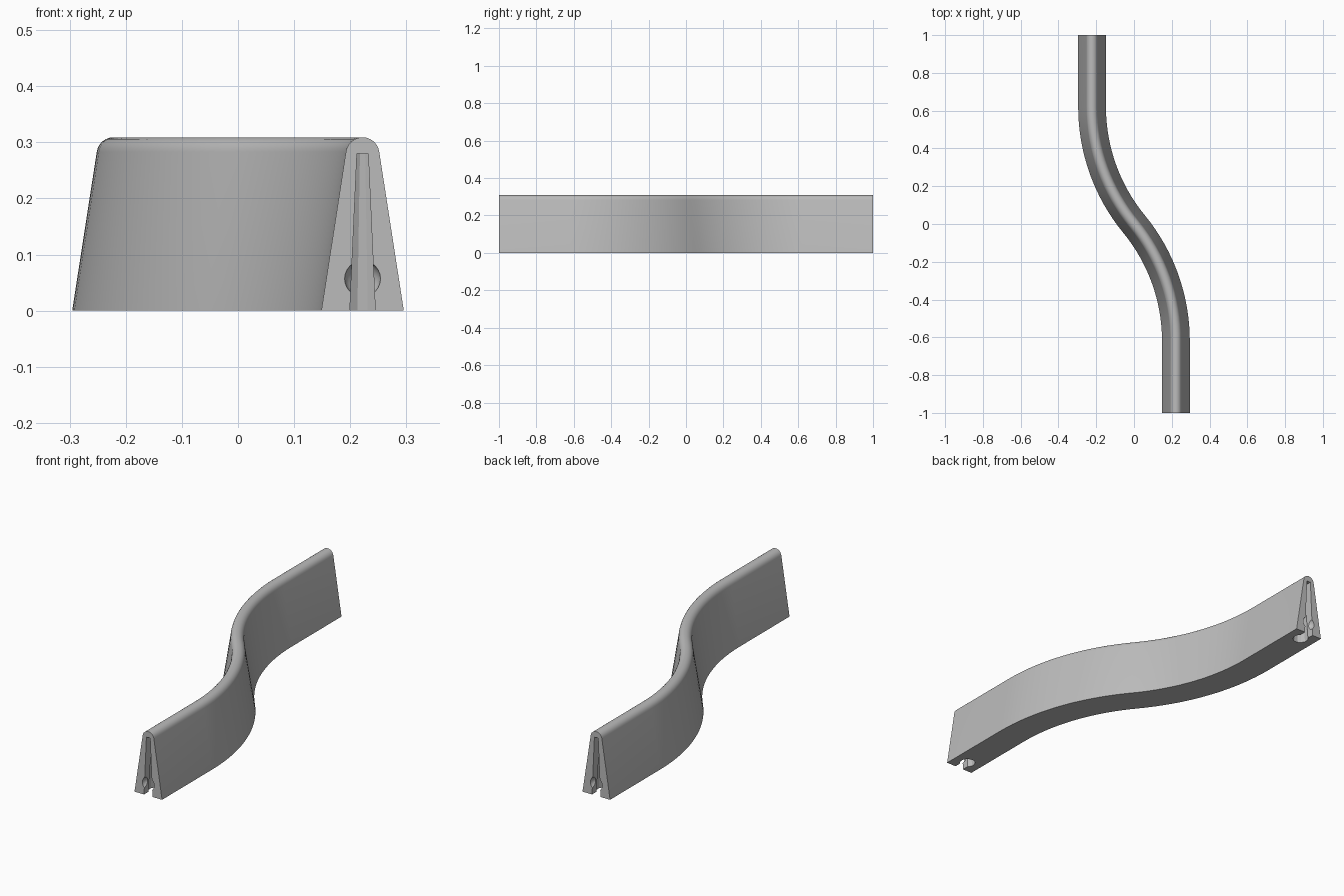
import bpy, bmesh, math
from mathutils import Vector, Matrix

if "Cube" in bpy.data.objects:
    bpy.data.objects.remove(bpy.data.objects["Cube"])

OFFSET, BEND, HALF = 0.222, 0.62, 1.0

gray = bpy.data.materials.new("plain gray")
gray.use_nodes = True
gray.diffuse_color = (0.5, 0.5, 0.5, 1)
gray.node_tree.nodes["Principled BSDF"].inputs["Base Color"].default_value = (0.5, 0.5, 0.5, 1)


def finish(bm, name):
    bmesh.ops.recalc_face_normals(bm, faces=bm.faces)
    mesh = bpy.data.meshes.new(name)
    bm.to_mesh(mesh)
    bm.free()
    mesh.materials.append(gray)
    obj = bpy.data.objects.new(name, mesh)
    bpy.context.collection.objects.link(obj)
    return obj


# Wall cross-section: sloped sides and a rounded crest
profile = [(0.0735, 0)]
for i in range(13):
    a = math.radians(8 + 164 * i / 12)
    profile.append((0.03 * math.cos(a), 0.279 + 0.03 * math.sin(a)))
profile.append((-0.0735, 0))

# S-shaped path: straight ends joined by two tangent arcs
turn = 2 * math.atan(OFFSET / BEND)
radius = BEND / math.sin(turn)
half_path = [(OFFSET, -HALF, 0)]
for i in range(17):
    a = turn * i / 16
    half_path.append((OFFSET - radius * (1 - math.cos(a)), -BEND + radius * math.sin(a), a))
path = half_path + [(-x, -y, a) for x, y, a in reversed(half_path[:-1])]

# Sweep the section along the path
bm = bmesh.new()
rings = [[bm.verts.new((x + u * math.cos(a), y + u * math.sin(a), z)) for u, z in profile]
         for x, y, a in path]
count = len(profile)
for r, s in zip(rings, rings[1:]):
    for j in range(count):
        k = (j + 1) % count
        bm.faces.new((r[j], r[k], s[k], s[j]))
bm.faces.new(rings[0])
bm.faces.new(rings[-1])
wall = finish(bm, "curved_wall")


# Connector socket cutters, made at the front end and turned for the back end
def slit_cutter():
    bm = bmesh.new()
    section = [(-0.0235, -0.02), (0.0235, -0.02), (0.01, 0.28), (-0.01, 0.28)]
    face = bm.faces.new([bm.verts.new((OFFSET + x, -HALF - 0.02, z)) for x, z in section])
    out = bmesh.ops.extrude_face_region(bm, geom=[face])
    moved = [v for v in out["geom"] if isinstance(v, bmesh.types.BMVert)]
    bmesh.ops.translate(bm, verts=moved, vec=(0, 0.08, 0))
    return bm


def pocket_cutter():
    bm = bmesh.new()
    place = Matrix.Translation((OFFSET, -0.94, 0.13)) @ Matrix.Rotation(math.pi / 12, 4, "Z")
    bmesh.ops.create_cone(bm, cap_ends=True, segments=12, radius1=0.037, radius2=0.018,
                          depth=0.3, matrix=place)
    return bm


def ball_cutter():
    bm = bmesh.new()
    bmesh.ops.create_uvsphere(bm, u_segments=20, v_segments=12, radius=0.032,
                              matrix=Matrix.Translation((OFFSET, -HALF, 0.057)))
    return bm


bpy.context.view_layer.objects.active = wall
wall.select_set(True)
for end in (0, math.pi):
    for make in (slit_cutter, pocket_cutter, ball_cutter):
        bm = make()
        bmesh.ops.rotate(bm, verts=bm.verts, cent=Vector(), matrix=Matrix.Rotation(end, 3, "Z"))
        cutter = finish(bm, "socket_cutter")
        cutter.hide_render = True
        mod = wall.modifiers.new("socket", "BOOLEAN")
        mod.operation, mod.solver, mod.object = "DIFFERENCE", "EXACT", cutter
        bpy.ops.object.modifier_apply(modifier=mod.name)
        bpy.data.objects.remove(cutter)

bpy.ops.object.shade_smooth_by_angle(angle=math.radians(25))
